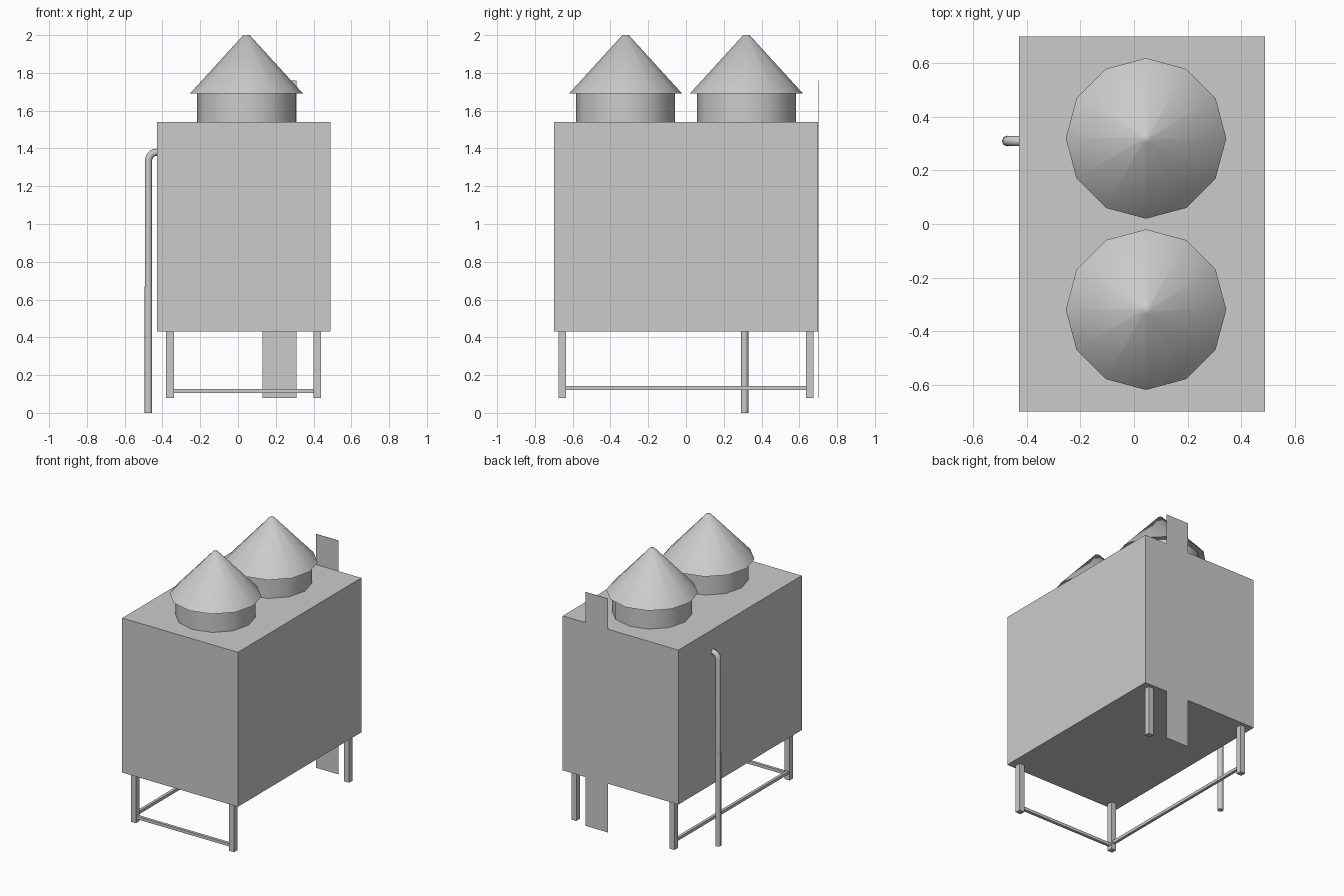
import bpy
import math
from math import pi, sin, cos

cube = bpy.data.objects.get("Cube")
if cube:
    bpy.data.objects.remove(cube, do_unlink=True)

# One plain grey metal for everything
grey = bpy.data.materials.new("grey_metal")
grey.use_nodes = True
colour = (0.6, 0.6, 0.6, 1)
grey.diffuse_color = colour
grey.node_tree.nodes["Principled BSDF"].inputs["Base Color"].default_value = colour


def finish(obj, name, smooth=False):
    obj.name = name
    obj.data.materials.clear()
    obj.data.materials.append(grey)
    if smooth:
        bpy.ops.object.select_all(action="DESELECT")
        obj.select_set(True)
        bpy.context.view_layer.objects.active = obj
        bpy.ops.object.shade_smooth_by_angle(angle=math.radians(50))
    return obj


def box(name, low, high):
    centre = [(a + b) / 2 for a, b in zip(low, high)]
    bpy.ops.mesh.primitive_cube_add(size=1, location=centre)
    obj = bpy.context.object
    obj.scale = [b - a for a, b in zip(low, high)]
    bpy.ops.object.transform_apply(location=False, rotation=False, scale=True)
    return finish(obj, name)


def cone(name, x, y, bottom, top, r_low, r_high):
    bpy.ops.mesh.primitive_cone_add(
        vertices=12, radius1=r_low, radius2=r_high, depth=top - bottom,
        location=(x, y, (bottom + top) / 2))
    return finish(bpy.context.object, name, smooth=True)


def pipe(name, points, radius):
    curve = bpy.data.curves.new(name, "CURVE")
    curve.dimensions = "3D"
    curve.bevel_depth = radius
    curve.bevel_resolution = 2
    curve.use_fill_caps = True
    line = curve.splines.new("POLY")
    line.points.add(len(points) - 1)
    for p, co in zip(line.points, points):
        p.co = (*co, 1)
    obj = bpy.data.objects.new(name, curve)
    bpy.context.collection.objects.link(obj)
    bpy.ops.object.select_all(action="DESELECT")
    obj.select_set(True)
    bpy.context.view_layer.objects.active = obj
    bpy.ops.object.convert(target="MESH")
    return finish(bpy.context.object, name, smooth=True)


# Main housing
MID = 0.03
box("housing", (-0.43, -0.70, 0.43), (0.49, 0.70, 1.54))

# Two roof vents with conical caps
for side, y in (("front", -0.32), ("back", 0.32)):
    cone(side + "_vent_drum", 0.045, y, 1.54, 1.69, 0.262, 0.262)
    cone(side + "_vent_cap", 0.045, y, 1.69, 2.0, 0.30, 0.017)

# Four square legs
LEG_X, LEG_Y, HALF = 0.39, 0.654, 0.02
for sx, xname in ((-1, "right"), (1, "left")):
    for sy, yname in ((-1, "front"), (1, "back")):
        x, y = MID + sx * LEG_X, sy * LEG_Y
        box(f"{yname}_{xname}_leg", (x - HALF, y - HALF, 0.08), (x + HALF, y + HALF, 0.43))

# Braces along the front and the right side
BAR = 0.01
box("front_brace", (MID - LEG_X, -LEG_Y - BAR, 0.106), (MID + LEG_X, -LEG_Y + BAR, 0.127))
x = MID - LEG_X
box("right_brace", (x - BAR, -LEG_Y, 0.122), (x + BAR, LEG_Y, 0.143))

# Flat ladder panel against the back
box("back_ladder_panel", (0.13, 0.699, 0.08), (0.31, 0.701, 1.76))

# Outlet pipe: straight lower part, upper part with an elbow into the housing
PX, PY, BEND = -0.474, 0.31, 0.045
pipe("lower_pipe", [(PX, PY, 0), (PX, PY, 0.67)], 0.02)
elbow = [(PX + BEND * (1 - cos(a)), PY, 1.335 + BEND * sin(a))
         for a in (i * pi / 10 for i in range(6))]
pipe("upper_pipe", [(PX, PY, 0.67)] + elbow + [(-0.41, PY, 1.335 + BEND)], 0.019)
